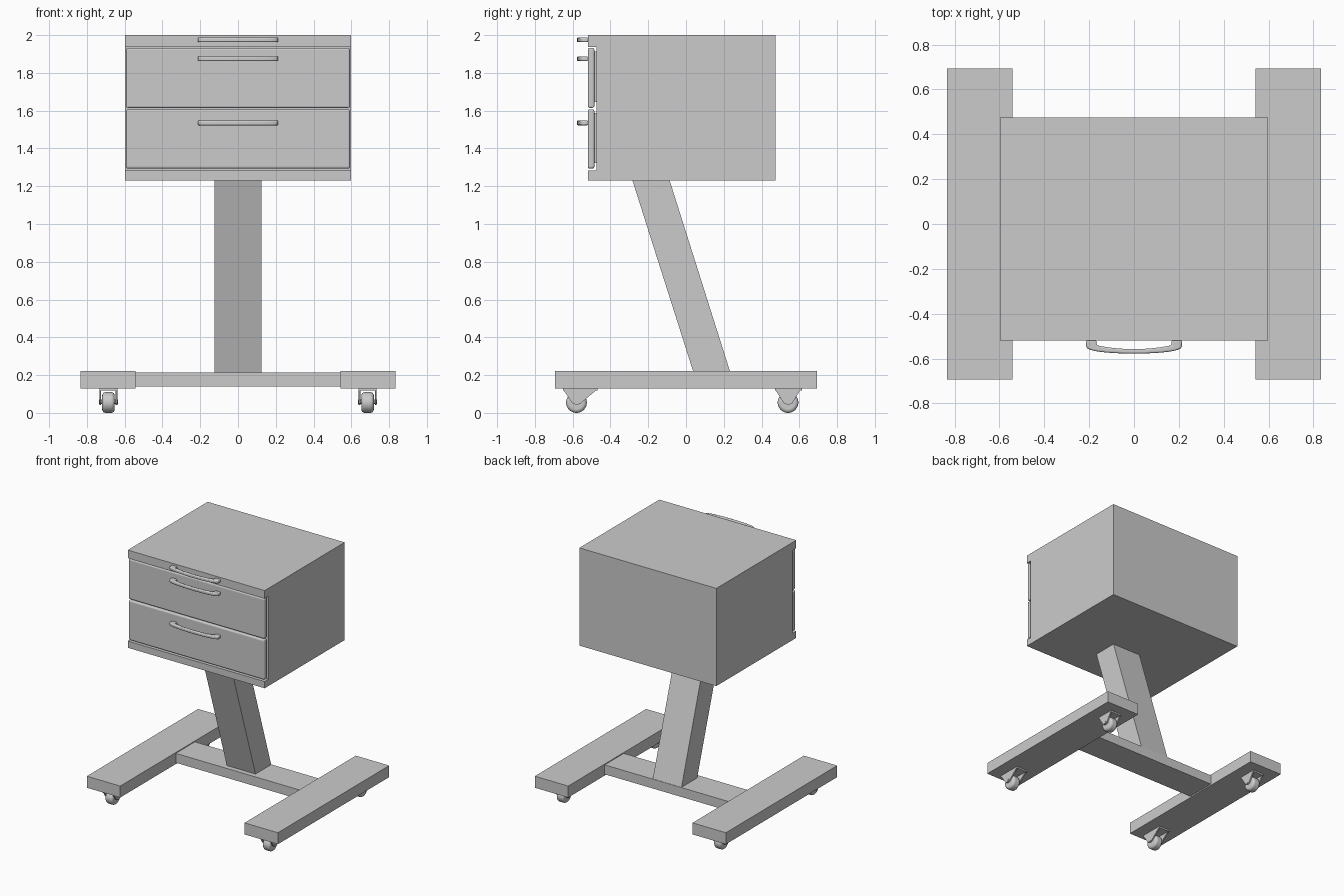
import bpy, bmesh, math
from mathutils import Vector

if "Cube" in bpy.data.objects:
    bpy.data.objects.remove(bpy.data.objects["Cube"])


def prism(name, pts, axis, lo, hi, bevel=0, segs=2):
    """Extrude a closed profile along x (profile is y,z) or z (profile is x,y)."""
    place = (lambda p, t: (t, p[0], p[1])) if axis == 'x' else (lambda p, t: (p[0], p[1], t))
    bm = bmesh.new()
    a = [bm.verts.new(place(p, lo)) for p in pts]
    b = [bm.verts.new(place(p, hi)) for p in pts]
    bm.faces.new(a)
    bm.faces.new(b[::-1])
    n = len(pts)
    for i in range(n):
        j = (i + 1) % n
        bm.faces.new((a[j], a[i], b[i], b[j]))
    bmesh.ops.recalc_face_normals(bm, faces=bm.faces)
    me = bpy.data.meshes.new(name)
    bm.to_mesh(me)
    bm.free()
    ob = bpy.data.objects.new(name, me)
    bpy.context.collection.objects.link(ob)
    if bevel:
        m = ob.modifiers.new("bevel", 'BEVEL')
        m.width, m.segments = bevel, segs
        m.limit_method, m.angle_limit = 'ANGLE', math.radians(40)
    return ob


def box(name, x0, x1, y0, y1, z0, z1, bevel=0, segs=2):
    return prism(name, [(y0, z0), (y1, z0), (y1, z1), (y0, z1)], 'x', x0, x1, bevel, segs)


def smooth(ob):
    bpy.ops.object.select_all(action='DESELECT')
    ob.select_set(True)
    bpy.context.view_layer.objects.active = ob
    bpy.ops.object.shade_smooth_by_angle(angle=math.radians(40))


def cylinder_x(name, r, x, width, y, z, bevel=0):
    bpy.ops.mesh.primitive_cylinder_add(vertices=32, radius=r, depth=width,
                                        location=(x, y, z), rotation=(0, math.pi / 2, 0))
    ob = bpy.context.object
    ob.name = name
    if bevel:
        m = ob.modifiers.new("bevel", 'BEVEL')
        m.width, m.segments = bevel, 4
        m.limit_method, m.angle_limit = 'ANGLE', math.radians(40)
    smooth(ob)
    return ob


# Cabinet: C-shaped side profile with top and bottom lips around the drawers
W = 0.597
prism("cabinet", [(-0.52, 1.23), (0.475, 1.23), (0.475, 2.0), (-0.52, 2.0),
                  (-0.52, 1.937), (-0.475, 1.937), (-0.475, 1.283), (-0.52, 1.283)], 'x', -W, W)

# Drawer fronts with chamfered rims, each on a thinner backing plate
for tag, z0, z1 in (("upper", 1.615, 1.933), ("lower", 1.293, 1.607)):
    box(f"{tag}_drawer_front", -0.593, 0.593, -0.52, -0.485, z0, z1, 0.011, 3)
    box(f"{tag}_drawer_backing", -0.58, 0.58, -0.487, -0.474, z0 + 0.03, z1 - 0.02)

# Bowed handles: thick at the feet, slim across the arc
outer, inner = [], []
for i in range(17):
    t = -1 + i / 8
    outer.append((0.213 * math.sin(t * math.pi / 2), -0.545 - 0.033 * math.cos(t * math.pi / 2) ** 0.8
                  if abs(t) < 1 else -0.545))
    inner.append((0.167 * t, -0.541 - 0.017 * (1 - t * t)))
outline = [(-0.213, -0.518)] + outer + [(0.213, -0.518), (0.167, -0.518)] + inner[::-1] + [(-0.167, -0.518)]
for tag, z in (("top", 1.975), ("upper", 1.875), ("lower", 1.535)):
    smooth(prism(f"{tag}_handle", outline, 'z', z - 0.0125, z + 0.0125, 0.007, 3))

# Slanted column and base frame
prism("column", [(0.04, 0.213), (0.235, 0.213), (-0.088, 1.235), (-0.285, 1.235)], 'x', -0.125, 0.125)
box("crossbar", -0.55, 0.55, 0.0, 0.238, 0.14, 0.214)

for side, s in (("left", -1), ("right", 1)):
    xs = sorted((s * 0.542, s * 0.833))
    box(f"{side}_foot", xs[0], xs[1], -0.693, 0.693, 0.13, 0.221)

    # Casters: bridge plate, two tapered cheeks, axle and rounded wheel
    for end, y, back, front in (("front", -0.58, -0.072, 0.112), ("rear", 0.54, -0.07, 0.073)):
        x = s * 0.686
        name = f"{end}_{side}_caster"
        y0, y1 = y + back, y + front
        box(f"{name}_plate", x - 0.048, x + 0.048, y0, y1, 0.118, 0.131)
        for c in (-1, 1):
            cx = x + c * 0.043
            prism(f"{name}_cheek", [(y0, 0.131), (y0 + 0.005, 0.118), (y - 0.022, 0.052), (y, 0.042),
                                    (y + 0.022, 0.05), (y1 - 0.01, 0.118), (y1, 0.131)],
                  'x', cx - 0.005, cx + 0.005)
        cylinder_x(f"{name}_axle", 0.012, x, 0.1, y, 0.06)
        cylinder_x(f"{name}_wheel", 0.055, x, 0.066, y, 0.055, 0.018)
